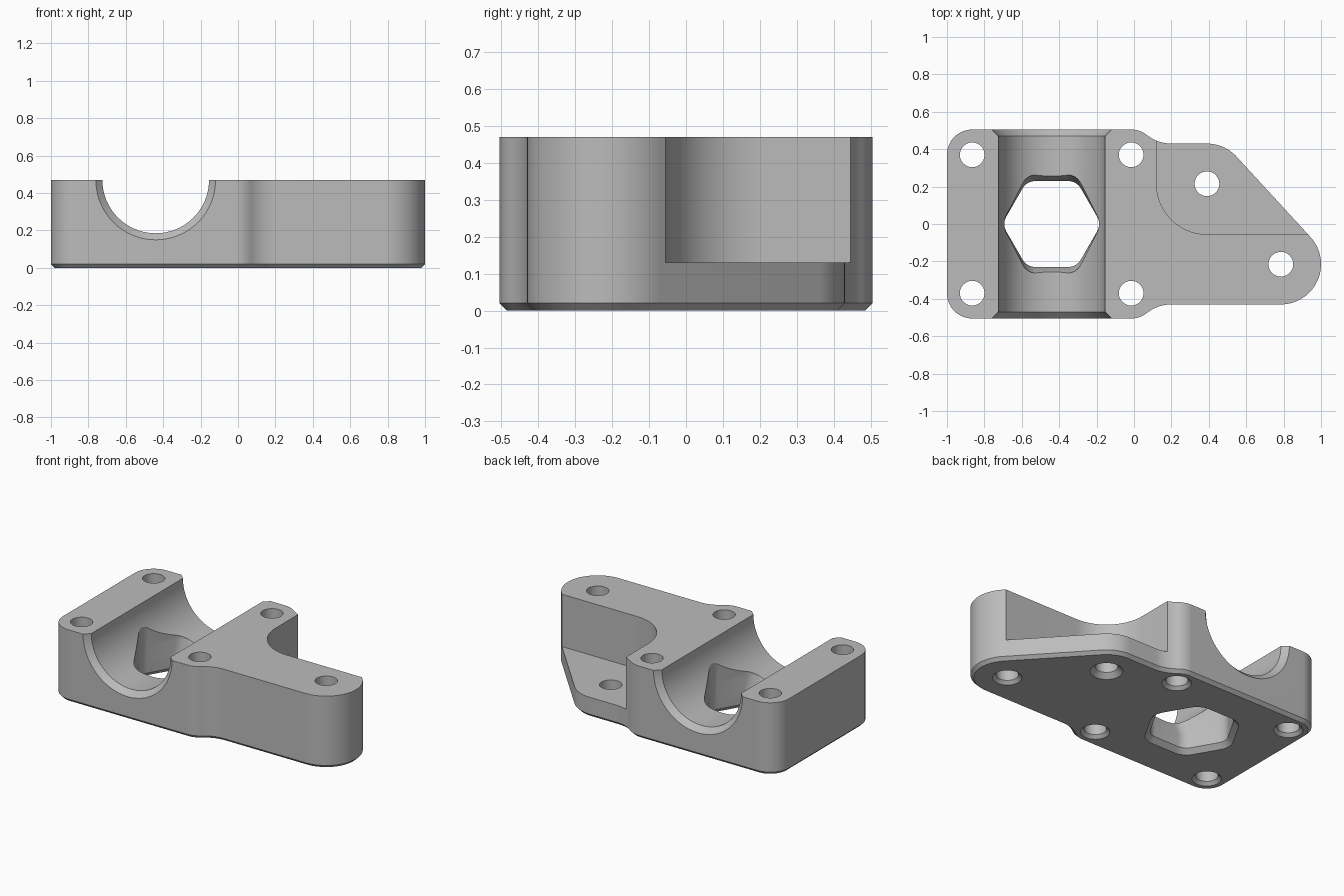
import bpy, bmesh
from math import sin, cos, radians, degrees, atan2, sqrt
from mathutils import Matrix

if "Cube" in bpy.data.objects:
    bpy.data.objects.remove(bpy.data.objects["Cube"], do_unlink=True)

HEIGHT, STEP_Z = 0.47, 0.13
BORE_X, BORE_R = -0.44, 0.285
HALF_Y, BOLT_Y, BOLT_R = 0.505, 0.37, 0.135
LOBE_Y, LOBE_R = 0.215, 0.215
LOBE_BACK_X, LOBE_FRONT_X = 0.39, 0.785
LEFT_X, RIGHT_X = -0.865, -0.015

grey = bpy.data.materials.new("plain grey")
grey.use_nodes = True
grey.diffuse_color = (0.5, 0.5, 0.5, 1)
grey.node_tree.nodes["Principled BSDF"].inputs["Base Color"].default_value = (0.5, 0.5, 0.5, 1)


def arc(cx, cy, r, a0, a1, n=16):
    """Points on an arc, angles in degrees."""
    angles = [radians(a0 + (a1 - a0) * i / n) for i in range(n + 1)]
    return [(cx + r * cos(a), cy + r * sin(a)) for a in angles]


def loft(name, rings):
    """Closed solid through rings of (points, z)."""
    bm = bmesh.new()
    loops = [[bm.verts.new((x, y, z)) for x, y in pts] for pts, z in rings]
    n = len(loops[0])
    for low, high in zip(loops, loops[1:]):
        for i in range(n):
            j = (i + 1) % n
            bm.faces.new((low[i], low[j], high[j], high[i]))
    bm.faces.new(loops[0][::-1])
    bm.faces.new(loops[-1])
    bmesh.ops.recalc_face_normals(bm, faces=bm.faces)
    mesh = bpy.data.meshes.new(name)
    bm.to_mesh(mesh)
    bm.free()
    mesh.materials.append(grey)
    obj = bpy.data.objects.new(name, mesh)
    bpy.context.collection.objects.link(obj)
    return obj


def outline(inset):
    """Plan of the body, shrunk by inset."""
    neck_x, lobe_edge = 0.2, LOBE_Y + LOBE_R
    dx, dy = neck_x - RIGHT_X, lobe_edge - BOLT_Y
    neck_r = (dx * dx + dy * dy - BOLT_R ** 2) / (2 * (BOLT_R - dy))
    neck_y = lobe_edge + neck_r
    a = degrees(atan2(neck_y - BOLT_Y, dx))
    slope = degrees(atan2(LOBE_FRONT_X - LOBE_BACK_X, 2 * LOBE_Y))
    r, lobe, neck = BOLT_R - inset, LOBE_R - inset, neck_r + inset
    return (arc(LEFT_X, BOLT_Y, r, 180, 90)
            + arc(RIGHT_X, BOLT_Y, r, 90, a)
            + arc(neck_x, neck_y, neck, a + 180, 270)[1:]
            + arc(LOBE_BACK_X, LOBE_Y, lobe, 90, slope)
            + arc(LOBE_FRONT_X, -LOBE_Y, lobe, slope, -90, 28)
            + arc(neck_x, -neck_y, neck, 90, 180 - a)
            + arc(RIGHT_X, -BOLT_Y, r, -a, -90)[1:]
            + arc(LEFT_X, -BOLT_Y, r, -90, -180))[::-1]


def hexagon(grow, stretch=1.0):
    """Rounded hexagon around the bore centre."""
    corner, apothem = 0.08, 0.23
    reach = (apothem - corner) / cos(radians(30))
    pts = []
    for k in range(6):
        a = 60 * k
        pts += arc(BORE_X + reach * cos(radians(a)), reach * sin(radians(a)),
                   corner + grow, a - 30, a + 30, 6)
    return [(x, y * stretch) for x, y in pts]


def circle(x, y, r, n=48):
    return arc(x, y, r, 0, 360, n)[:-1]


# Body with chamfered underside
body = loft("bracket_body", [(outline(0.02), 0), (outline(0), 0.02), (outline(0), HEIGHT)])
cutters = []

# Recess above the rear lobe
recess_r = LOBE_R + 0.055
recess = arc(LOBE_BACK_X, LOBE_Y, recess_r, 180, 270, 24)
recess += [(1.3, LOBE_Y - recess_r), (1.3, 0.8), (LOBE_BACK_X - recess_r, 0.8)]
cutters.append(loft("recess_cutter", [(recess, STEP_Z), (recess, 0.6)]))

# Half-round bore with chamfered ends
profile = [(-0.6, 0.13), (0.035 - HALF_Y, 0), (HALF_Y - 0.035, 0), (0.6, 0.13)]
bore = loft("bore_cutter", [(circle(0, 0, BORE_R + extra, 96), y) for y, extra in profile])
bore.data.transform(Matrix.Translation((BORE_X, 0, HEIGHT)) @ Matrix.Rotation(radians(90), 4, "X"))
cutters.append(bore)

# Hexagonal window, eased at both ends
cutters.append(loft("window_cutter", [(hexagon(0.08), -0.05), (hexagon(0), 0.03), (hexagon(0), 0.12),
                                      (hexagon(0, 1.14), 0.2), (hexagon(0, 1.14), 0.6)]))

# Bolt holes countersunk from below
holes = [(x, y, 0.02) for x in (LEFT_X, RIGHT_X) for y in (BOLT_Y, -BOLT_Y)]
holes += [(LOBE_BACK_X, LOBE_Y, 0.03), (LOBE_FRONT_X, -LOBE_Y, 0.02)]
for x, y, c in holes:
    cutters.append(loft("hole_cutter", [(circle(x, y, 0.066 + c + 0.05), -0.05),
                                        (circle(x, y, 0.066), c), (circle(x, y, 0.066), 0.6)]))

# Cut everything out of the body
bpy.context.view_layer.objects.active = body
for cutter in cutters:
    mod = body.modifiers.new("cut", "BOOLEAN")
    mod.operation = "DIFFERENCE"
    mod.solver = "EXACT"
    mod.object = cutter
    bpy.ops.object.modifier_apply(modifier=mod.name)
    bpy.data.objects.remove(cutter, do_unlink=True)

# Smooth curved walls, keep edges crisp
bpy.ops.object.select_all(action="DESELECT")
body.select_set(True)
bpy.ops.object.shade_smooth_by_angle(angle=radians(25))
